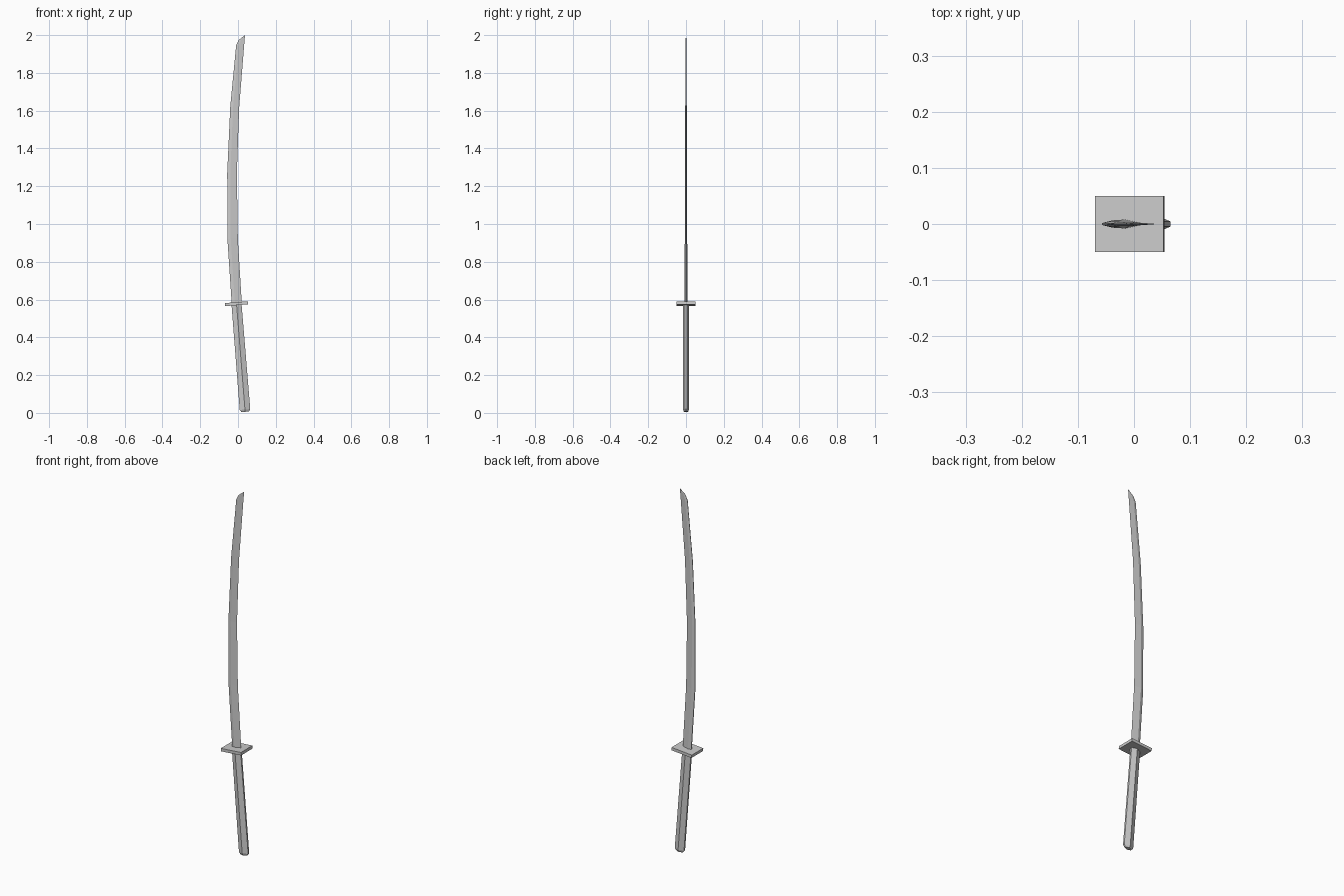
import bpy, bmesh, math
from mathutils import Vector, Matrix

if "Cube" in bpy.data.objects:
    bpy.data.objects.remove(bpy.data.objects["Cube"])


def loft(name, rings):
    """Skin a list of equal-sized rings and cap both ends."""
    bm = bmesh.new()
    loops = [[bm.verts.new(p) for p in ring] for ring in rings]
    n = len(loops[0])
    for a, b in zip(loops, loops[1:]):
        for i in range(n):
            j = (i + 1) % n
            bm.faces.new((a[i], a[j], b[j], b[i]))
    bm.faces.new(loops[0][::-1])
    bm.faces.new(loops[-1])
    bmesh.ops.recalc_face_normals(bm, faces=bm.faces)
    mesh = bpy.data.meshes.new(name)
    bm.to_mesh(mesh)
    bm.free()
    obj = bpy.data.objects.new(name, mesh)
    bpy.context.collection.objects.link(obj)
    return obj


TILT = 0.08  # lean of the grip and guard about y
lean = Matrix.Rotation(-TILT, 3, 'Y')
guard_centre = Vector((-0.008, 0, 0.578))

# Grip: flattened hexagonal section with a bevelled butt
section = [(-0.028, -0.005), (0, -0.017), (0.028, -0.005),
           (0.028, 0.005), (0, 0.017), (-0.028, 0.005)]
rings = []
for dist, sx, sy in [(-0.574, 0.7, 0.65), (-0.562, 1.0, 0.95), (0, 0.95, 0.95)]:
    rings.append([guard_centre + lean @ Vector((x * sx, y * sy, dist))
                  for x, y in section])
loft("grip", rings)

# Guard: thin rectangular plate square to the grip
hx, hy, hz = 0.0615, 0.05, 0.008
plate = [(-hx, -hy), (hx, -hy), (hx, hy), (-hx, hy)]
loft("guard", [[guard_centre + lean @ Vector((x, y, z)) for x, y in plate]
               for z in (-hz, hz)])

# Blade: spine x, spine z, edge x, edge z, half thickness at the ridge
stations = [
    (-0.033, 0.575, 0.020, 0.580, 0.008),
    (-0.056, 0.920, -0.001, 0.925, 0.0065),
    (-0.057, 1.270, -0.006, 1.270, 0.005),
    (-0.041, 1.620, 0.006, 1.615, 0.004),
    (-0.010, 1.945, 0.032, 1.940, 0.003),
    (0.004, 1.974, 0.0345, 1.968, 0.002),
    (0.034, 1.998, 0.037, 2.000, 0.0006),
]
rings = []
for sx, sz, ex, ez, t in stations:
    spine, edge = Vector((sx, 0, sz)), Vector((ex, 0, ez))
    ridge = spine.lerp(edge, 0.32)
    side = Vector((0, 1, 0))
    rings.append([spine - side * t * 0.3, ridge - side * t, edge,
                  ridge + side * t, spine + side * t * 0.3])
loft("blade", rings)
